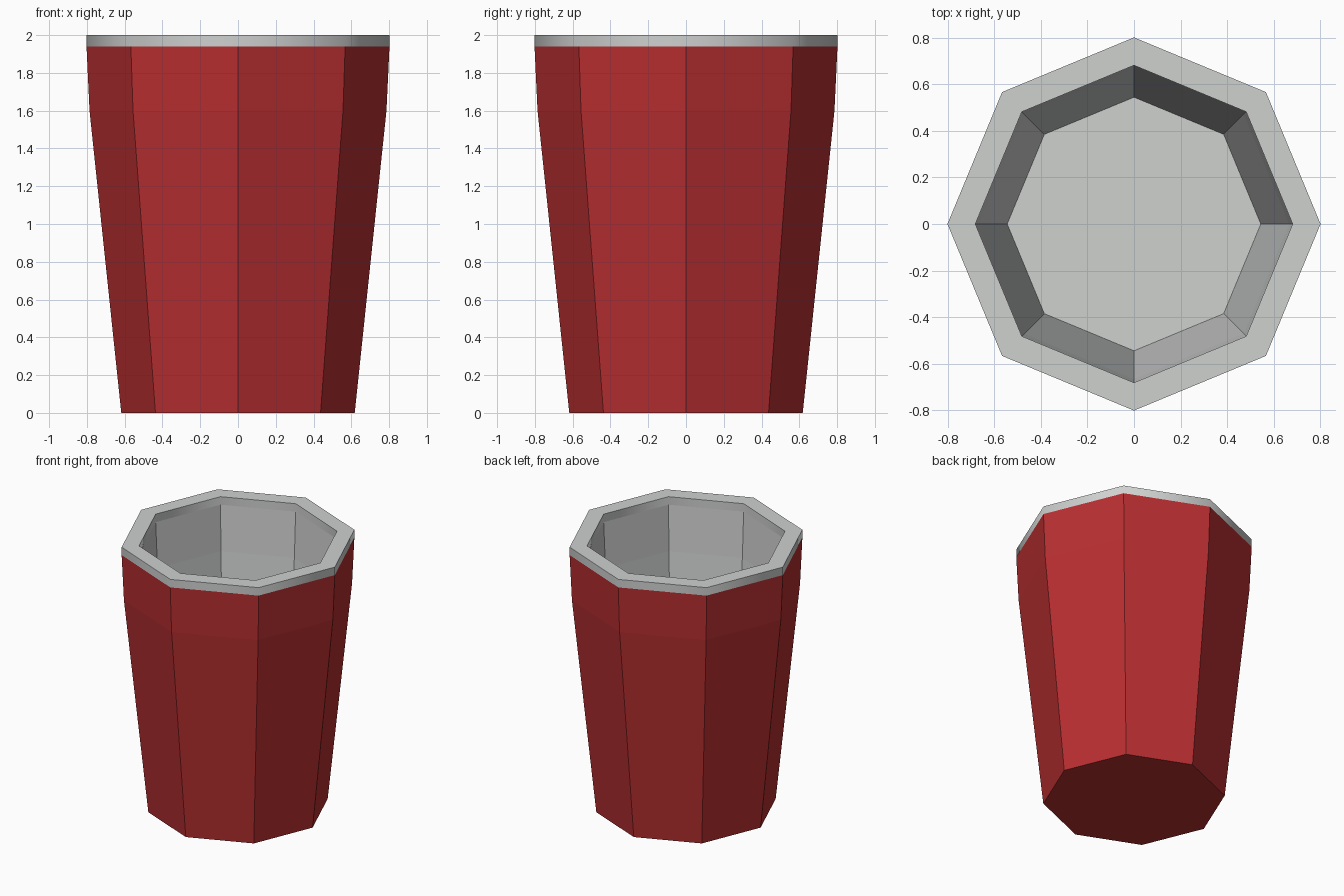
import bpy, bmesh, math

if "Cube" in bpy.data.objects:
    bpy.data.objects.remove(bpy.data.objects["Cube"])

SIDES = 8


def material(name, rgb):
    m = bpy.data.materials.new(name)
    m.diffuse_color = (*rgb, 1)
    m.use_nodes = True
    m.node_tree.nodes["Principled BSDF"].inputs["Base Color"].default_value = m.diffuse_color
    return m


red = material("red", (0.48, 0.028, 0.031))
grey = material("light grey", (0.62, 0.635, 0.625))

# Profile (radius, height): outside from the base up, over the rim, inside down to the floor
profile = [(0.618, 0), (0.786, 1.6), (0.802, 1.94), (0.802, 2.0),
           (0.682, 2.0), (0.682, 1.94), (0.667, 1.6), (0.545, 0.09)]
RED_BANDS = {0, 1}       # outer wall
SMOOTH_BANDS = {2, 4}    # outer and inner lip

bm = bmesh.new()
rings = [[bm.verts.new((r * math.cos(math.tau * i / SIDES),
                        r * math.sin(math.tau * i / SIDES), z))
          for i in range(SIDES)] for r, z in profile]

# Walls and rim
for b in range(len(rings) - 1):
    lo, hi = rings[b], rings[b + 1]
    for i in range(SIDES):
        j = (i + 1) % SIDES
        f = bm.faces.new((lo[i], lo[j], hi[j], hi[i]))
        f.material_index = 0 if b in RED_BANDS else 1
        f.smooth = b in SMOOTH_BANDS

# Underside and inner floor
bm.faces.new(rings[0][::-1]).material_index = 0
bm.faces.new(rings[-1]).material_index = 1

# Crisp horizontal edges keep the lip bands smooth only around the cup
for e in bm.edges:
    if abs(e.verts[0].co.z - e.verts[1].co.z) < 1e-5:
        e.smooth = False

mesh = bpy.data.meshes.new("cup")
bm.to_mesh(mesh)
bm.free()
mesh.materials.append(red)
mesh.materials.append(grey)
bpy.context.collection.objects.link(bpy.data.objects.new("cup", mesh))
